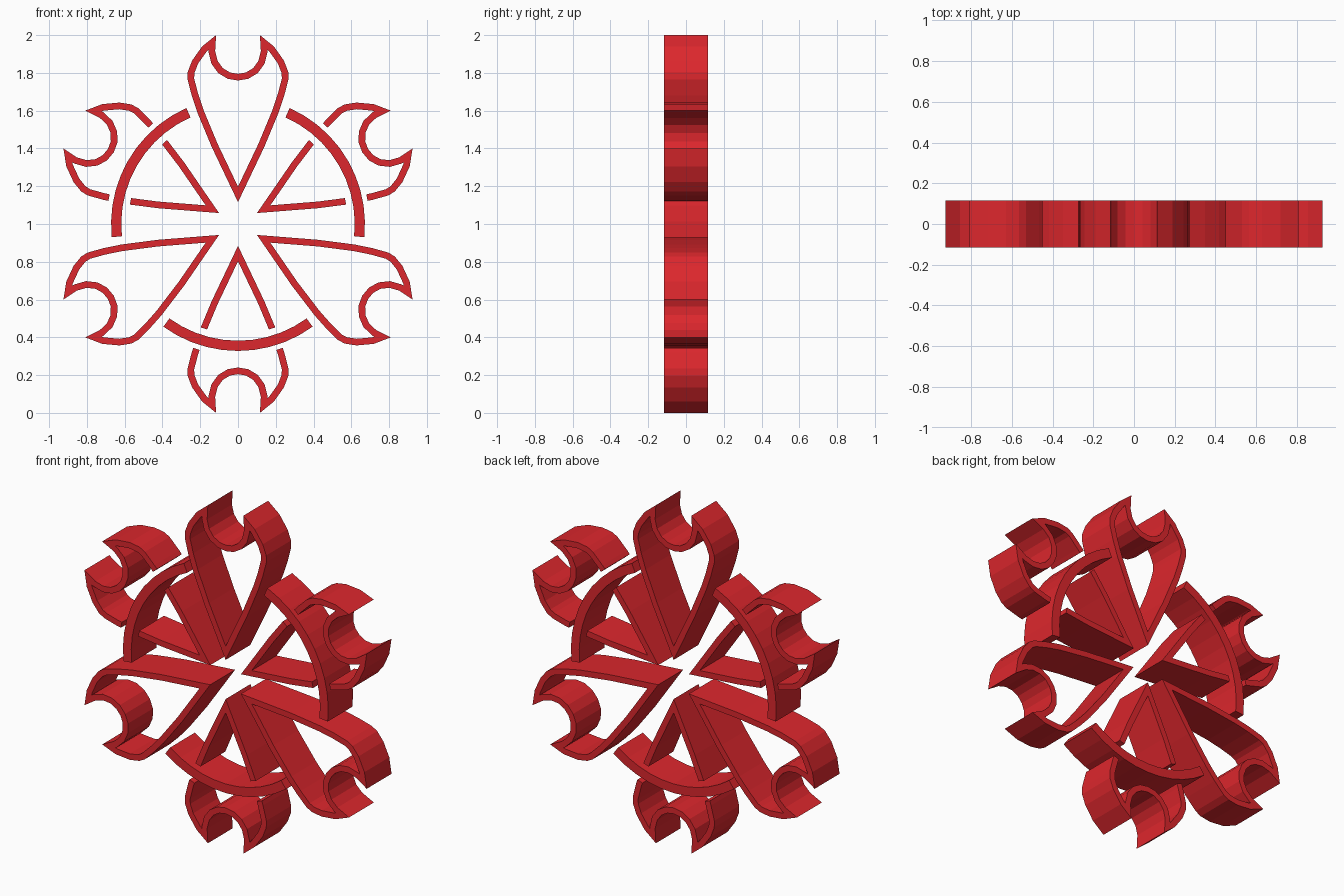
import bpy, bmesh, math
from mathutils import Vector, Matrix

if "Cube" in bpy.data.objects:
    bpy.data.objects.remove(bpy.data.objects["Cube"])

DEPTH, WALL = 0.116, 0.035      # half depth and stroke width
CENTRE_Z = 1.0

red = bpy.data.materials.new("red")
red.diffuse_color = (0.72, 0.02, 0.026, 1)
red.use_nodes = True
red.node_tree.nodes["Principled BSDF"].inputs["Base Color"].default_value = red.diffuse_color


def strip(name, outer, inner, turn=0, closed=False):
    """Extruded ribbon between two matching outlines, turned about the centre."""
    bm = bmesh.new()
    rot = Matrix.Rotation(math.radians(turn), 2)

    def row(points, y):
        return [bm.verts.new((p.x, y, p.y + CENTRE_Z)) for p in (rot @ q for q in points)]

    rings = [row(outer, -DEPTH), row(inner, -DEPTH), row(inner, DEPTH), row(outer, DEPTH)]
    n = len(outer)
    for i in range(n if closed else n - 1):
        j = (i + 1) % n
        for k in range(4):
            a, b = rings[k], rings[(k + 1) % 4]
            bm.faces.new((a[i], a[j], b[j], b[i]))
    if not closed:
        for i in (0, -1):
            bm.faces.new([r[i] for r in rings])
    bmesh.ops.recalc_face_normals(bm, faces=bm.faces)
    mesh = bpy.data.meshes.new(name)
    bm.to_mesh(mesh)
    bm.free()
    mesh.materials.append(red)
    bpy.context.collection.objects.link(bpy.data.objects.new(name, mesh))


def inset(loop, d):
    """Mitred inward offset of a counter-clockwise loop."""
    result = []
    for i, p in enumerate(loop):
        u = (p - loop[i - 1]).normalized()
        v = (loop[(i + 1) % len(loop)] - p).normalized()
        n1, n2 = Vector((-u.y, u.x)), Vector((-v.y, v.x))
        result.append(p + (n1 + n2) * d / (1 + n1.dot(n2)))
    return result


def cut(a, b, radius):
    """Point where segment a-b crosses a circle about the centre."""
    lo, hi = 0.0, 1.0
    for _ in range(30):
        mid = (lo + hi) / 2
        if a.lerp(b, mid).length < radius:
            lo = mid
        else:
            hi = mid
    return a.lerp(b, lo)


# Petal outline: right half from the tip, round the horn, to the notch bottom
half = [Vector(p) for p in (
    (0, .116), (.14, .41), (.215, .59), (.245, .68), (.267, .765), (.266, .805),
    (.243, .865), (.19, .94), (.116, 1.0), (.121, .915), (.108, .863),
    (.08, .825), (.042, .802), (0, .795))]
outer = half + [Vector((-p.x, p.y)) for p in half[-2:0:-1]]
inner = inset(outer, WALL)

# Whole petals
for name, turn in (("top_petal", 0), ("lower_left_petal", 120), ("lower_right_petal", 240)):
    strip(name, outer, inner, turn, True)


# Petals interrupted by the ring: a V near the centre and a hook outside
def vee(p):
    return [cut(p[-1], p[-2], .582), p[-1], p[0], p[1], cut(p[1], p[2], .582)]


def hook(p):
    return [cut(p[2], p[3], .697)] + p[3:-2] + [cut(p[-2], p[-3], .697)]


for name, turn in (("upper_left", 60), ("bottom", 180), ("upper_right", 300)):
    strip(name + "_petal_vee", vee(outer), vee(inner), turn)
    strip(name + "_petal_hook", hook(outer), hook(inner), turn)


# Ring arcs passing behind the whole petals
def arc(radius, steps=10, spread=36):
    angles = [math.radians(90 - spread + 2 * spread * i / steps) for i in range(steps + 1)]
    return [Vector((math.cos(a), math.sin(a))) * radius for a in angles]


for name, turn in (("left_ring_arc", 60), ("bottom_ring_arc", 180), ("right_ring_arc", 300)):
    strip(name, arc(.672), arc(.618), turn)
